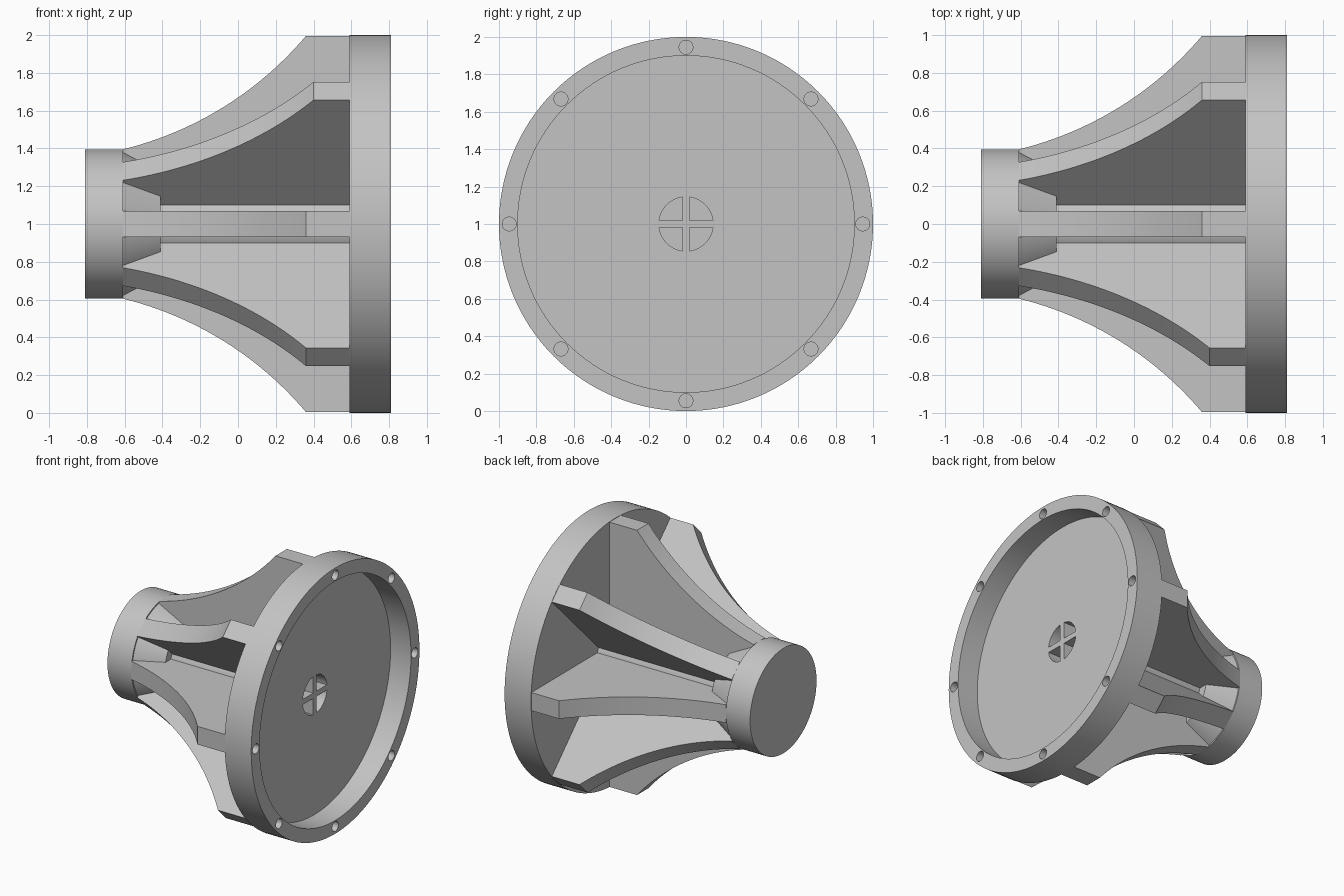
import bpy, bmesh, math
from mathutils import Vector

old = bpy.data.objects.get("Cube")
if old:
    bpy.data.objects.remove(old, do_unlink=True)

CENTRE = Vector((0, 0, 1))   # the wheel axis runs along x at this height
RIBS = 8

grey = bpy.data.materials.new("plain grey")
grey.use_nodes = True
grey.diffuse_color = (0.55, 0.55, 0.55, 1)
grey.node_tree.nodes["Principled BSDF"].inputs["Base Color"].default_value = grey.diffuse_color


def finish(bm, name):
    bmesh.ops.recalc_face_normals(bm, faces=bm.faces)
    mesh = bpy.data.meshes.new(name)
    bm.to_mesh(mesh)
    bm.free()
    mesh.materials.append(grey)
    obj = bpy.data.objects.new(name, mesh)
    bpy.context.collection.objects.link(obj)
    return obj


def radial(x, r, angle, side=0.0):
    """Point at distance r from the axis, shifted sideways."""
    c, s = math.cos(angle), math.sin(angle)
    return CENTRE + Vector((x, r * c - side * s, r * s + side * c))


def prism(name, points, shift):
    bm = bmesh.new()
    face = bm.faces.new([bm.verts.new(p) for p in points])
    ext = bmesh.ops.extrude_face_region(bm, geom=[face], use_keep_orig=True)
    verts = [g for g in ext["geom"] if isinstance(g, bmesh.types.BMVert)]
    bmesh.ops.translate(bm, verts=verts, vec=shift)
    return finish(bm, name)


def activate(obj):
    bpy.ops.object.select_all(action='DESELECT')
    obj.select_set(True)
    bpy.context.view_layer.objects.active = obj


def cut(target, cutter):
    cutter.hide_render = True
    mod = target.modifiers.new("cut", 'BOOLEAN')
    mod.operation = 'DIFFERENCE'
    mod.solver = 'EXACT'
    mod.object = cutter
    activate(target)
    bpy.ops.object.modifier_apply(modifier=mod.name)
    bpy.data.objects.remove(cutter, do_unlink=True)


# Turned body: end hub, tapered collar, core and dished flange
profile = [(-0.81, 0), (-0.81, 0.395), (-0.61, 0.395), (-0.61, 0.385),
           (-0.41, 0.284), (-0.41, 0.222), (0.59, 0.222), (0.59, 1),
           (0.81, 1), (0.81, 0.9), (0.64, 0.9), (0.64, 0)]
bm = bmesh.new()
verts = [bm.verts.new(radial(x, r, 0)) for x, r in profile]
edges = [bm.edges.new(pair) for pair in zip(verts, verts[1:])]
bmesh.ops.spin(bm, geom=verts + edges, cent=CENTRE, axis=(1, 0, 0),
               angle=math.tau, steps=128)
bmesh.ops.remove_doubles(bm, verts=bm.verts, dist=0.0005)
body = finish(bm, "hub_and_flange")

# Blind bolt holes around the rim
for i in range(RIBS):
    mid = radial(0.71, 0.945, math.tau * i / RIBS)
    ring = [mid + Vector((0, 0.037 * math.cos(a), 0.037 * math.sin(a)))
            for a in (math.tau * k / 32 for k in range(32))]
    cut(body, prism("bolt_hole_cutter", ring, Vector((0.2, 0, 0))))

# Central bore divided by a cross
bore, bar = 0.145, 0.02
edge_angle = math.asin(bar / bore)
for q in range(4):
    turn = q * math.pi / 2
    sweep = math.pi / 2 - 2 * edge_angle
    quarter = [radial(-0.55, bar, turn, bar)]
    quarter += [radial(-0.55, bore, turn + edge_angle + sweep * k / 16) for k in range(17)]
    cut(body, prism("bore_cutter", quarter, Vector((1.3, 0, 0))))

activate(body)
bpy.ops.object.shade_smooth_by_angle(angle=math.radians(25))


# Curved ribs from hub to flange
def rib_outline(knee):
    """Concave arc from the hub rim to the knee, then straight to the flange."""
    start, end, half = Vector((-0.61, 0.395)), Vector((knee, 0.996)), math.radians(18)
    chord = end - start
    radius = chord.length / 2 / math.sin(half)
    normal = Vector((-chord.y, chord.x)).normalized()
    mid = (start + end) / 2 + normal * radius * math.cos(half)
    base = math.atan2(-normal.y, -normal.x)
    arc = [mid + radius * Vector((math.cos(base + t), math.sin(base + t)))
           for t in (half * (k / 12 - 1) for k in range(25))]
    return [(-0.63, 0.18), (-0.63, 0.38), (-0.61, 0.38)] + [tuple(p) for p in arc] \
        + [(0.6, 0.996), (0.6, 0.18)]


HALF = 0.068
for i in range(RIBS):
    angle = math.tau * i / RIBS
    knee = 0.40 if i == 3 else 0.36
    points = [radial(x, r, angle, -HALF) for x, r in rib_outline(knee)]
    across = radial(0, 0, angle, 2 * HALF) - CENTRE
    rib = prism(f"rib_{i + 1}", points, across)
    activate(rib)
    bpy.ops.object.shade_smooth_by_angle(angle=math.radians(20))
